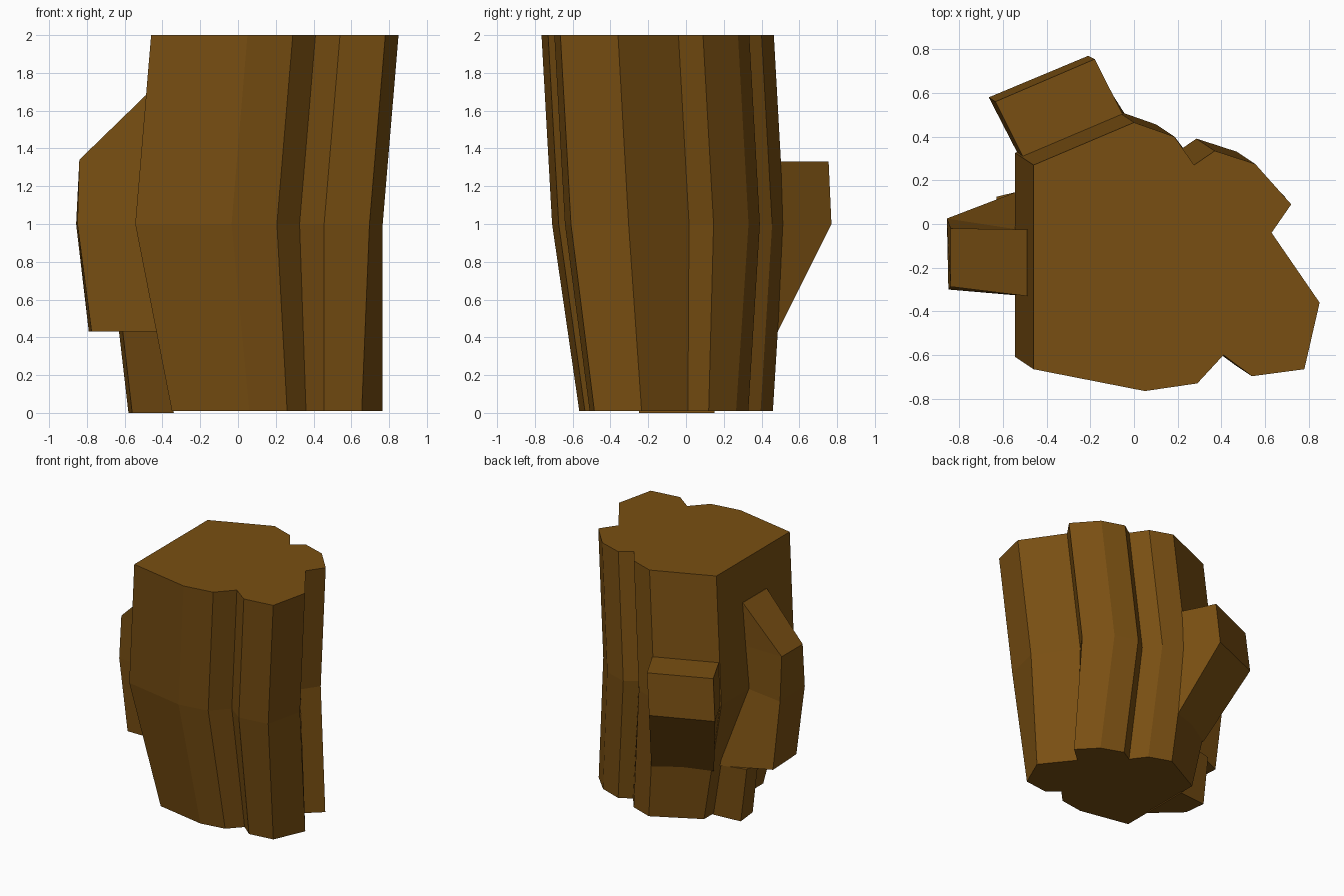
import bpy, bmesh

wood = bpy.data.materials.new("brown_bark")
wood.diffuse_color = (0.19, 0.078, 0.006, 1)


def loft(name, rings):
    """Skin a stack of (z, [(x, y), ...]) outlines and cap both ends."""
    bm = bmesh.new()
    loops = [[bm.verts.new((x, y, z)) for x, y in pts] for z, pts in rings]
    n = len(loops[0])
    for a, b in zip(loops, loops[1:]):
        for i in range(n):
            j = (i + 1) % n
            bm.faces.new((a[i], a[j], b[j], b[i]))
    bm.faces.new(loops[0][::-1])
    bm.faces.new(loops[-1])
    bmesh.ops.remove_doubles(bm, verts=bm.verts[:], dist=0.0005)
    bmesh.ops.recalc_face_normals(bm, faces=bm.faces[:])
    me = bpy.data.meshes.new(name)
    bm.to_mesh(me)
    bm.free()
    me.materials.append(wood)
    ob = bpy.data.objects.new(name, me)
    bpy.context.collection.objects.link(ob)
    return ob


# Main trunk: ridged outline, leaning at mid height, tapered at the base
top = [(-.46, .27), (-.46, -.665), (.05, -.765), (.29, -.73), (.41, -.60),
       (.54, -.697), (.78, -.665), (.85, -.36), (.63, -.04), (.72, .09),
       (.555, .275), (.37, .335), (.275, .27), (.185, .40), (0, .465)]
middle = [(x - .084, y + .056) for x, y in top]
base = [(-.35, .27), (-.35, -.485), (.06, -.565), (.26, -.535), (.36, -.43),
        (.455, -.51), (.655, -.485), (.765, -.235), (.57, .01), (.695, .12),
        (.555, .265), (.375, .33), (.28, .275), (.19, .395), (.01, .46)]
loft("trunk", [(.01, base), (1, middle), (2, top)])

# Knob on the left side: outer back, outer front, inner front, inner back
loft("side_knob", [
    (.43, [(-.79, .02), (-.775, -.30), (-.40, -.30), (-.40, .20)]),
    (1.0, [(-.857, .025), (-.85, -.30), (-.50, -.33), (-.50, -.03)]),
    (1.34, [(-.84, -.02), (-.84, -.287), (-.47, -.33), (-.47, -.025)]),
    (1.68, [(-.49, -.025), (-.49, -.33), (-.46, -.33), (-.46, -.025)])])

# Branch stub at the back left, sloping in underneath
loft("back_stub", [
    (.43, [(-.45, .285), (-.03, .485), (.02, .40), (-.38, .20)]),
    (1.0, [(-.665, .58), (-.21, .77), (-.03, .46), (-.50, .26)]),
    (1.33, [(-.635, .56), (-.18, .755), (-.02, .44), (-.48, .25)])])

# Low root under the side knob
loft("left_root", [
    (0, [(-.34, .15), (-.58, .13), (-.56, -.05), (-.34, -.25)]),
    (.43, [(-.40, .18), (-.63, .125), (-.61, -.05), (-.40, -.25)])])
